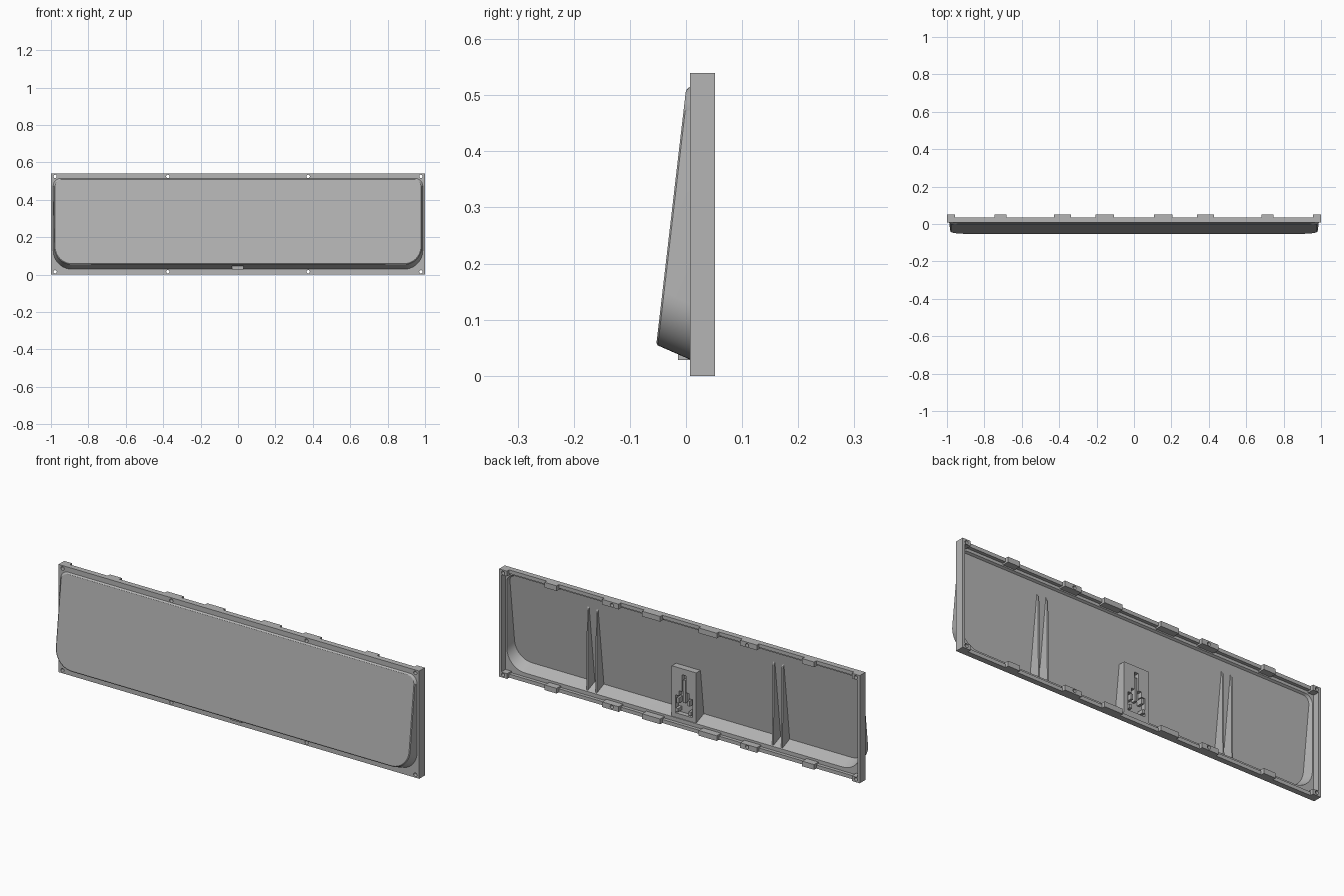
import bpy, bmesh, math

if "Cube" in bpy.data.objects:
    bpy.data.objects.remove(bpy.data.objects["Cube"])

HEIGHT = 0.54
FRONT, RIM, BACK = 0.007, 0.035, 0.052

grey = bpy.data.materials.new("plain grey")
grey.use_nodes = True
grey.diffuse_color = (0.46, 0.46, 0.46, 1)
grey.node_tree.nodes["Principled BSDF"].inputs["Base Color"].default_value = (0.46, 0.46, 0.46, 1)


def finish(bm, name):
    bmesh.ops.remove_doubles(bm, verts=bm.verts, dist=0.0002)
    bmesh.ops.recalc_face_normals(bm, faces=bm.faces)
    mesh = bpy.data.meshes.new(name)
    bm.to_mesh(mesh)
    bm.free()
    mesh.materials.append(grey)
    ob = bpy.data.objects.new(name, mesh)
    bpy.context.collection.objects.link(ob)
    return ob


def add_box(bm, x0, x1, y0, y1, z0, z1):
    verts = bmesh.ops.create_cube(bm, size=1)["verts"]
    for v in verts:
        v.co.x = x1 if v.co.x > 0 else x0
        v.co.y = y1 if v.co.y > 0 else y0
        v.co.z = z1 if v.co.z > 0 else z0


def add_prism(bm, profile, x0, x1):
    """Extrude a (y, z) profile along x."""
    ends = [[bm.verts.new((x, y, z)) for y, z in profile] for x in (x0, x1)]
    n = len(profile)
    for ring in ends:
        bm.faces.new(ring)
    for i in range(n):
        j = (i + 1) % n
        bm.faces.new((ends[0][i], ends[0][j], ends[1][j], ends[1][i]))


def slope(z, shift=0.0):
    """Depth of the leaning front face at a height."""
    return -0.053 + 0.1165 * (z - 0.055) + shift


def outline(bm, x, z0, z1, low_r, top_r, depth, steps=12):
    """Rounded rectangle ring; depth is a function of height."""
    ring = []
    corners = ((1, z0 + low_r, low_r, -90), (1, z1 - top_r, top_r, 0),
               (-1, z1 - top_r, top_r, 90), (-1, z0 + low_r, low_r, 180))
    for side, cz, r, start in corners:
        for i in range(steps + 1):
            a = math.radians(start + 90 * i / steps)
            z = cz + r * math.sin(a)
            ring.append(bm.verts.new((side * (x - r) + r * math.cos(a), depth(z), z)))
    return ring


def cut(target, cutter):
    mod = target.modifiers.new("cut", "BOOLEAN")
    mod.operation = "DIFFERENCE"
    mod.solver = "EXACT"
    mod.object = cutter
    bpy.context.view_layer.objects.active = target
    bpy.ops.object.modifier_apply(modifier=mod.name)


# Hollow panel: inner skin, rim channel, flange and bulging outer skin in one loft
bm = bmesh.new()
rings = [
    outline(bm, 0.974, 0.063, 0.502, 0.09, 0.035, lambda z: slope(z, 0.008)),
    outline(bm, 0.981, 0.037, 0.508, 0.10, 0.04, lambda z: 0.018),
    outline(bm, 0.988, 0.018, HEIGHT - 0.018, 0, 0, lambda z: 0.018),
    outline(bm, 0.988, 0.018, HEIGHT - 0.018, 0, 0, lambda z: RIM),
    outline(bm, 1, 0, HEIGHT, 0, 0, lambda z: RIM),
    outline(bm, 1, 0, HEIGHT, 0, 0, lambda z: FRONT),
    outline(bm, 0.988, 0.029, 0.515, 0.10, 0.042, lambda z: FRONT),
    outline(bm, 0.982, 0.054, 0.512, 0.095, 0.04, lambda z: slope(z, 0.003)),
    outline(bm, 0.978, 0.058, 0.508, 0.092, 0.037, slope),
]
for a, b in zip(rings, rings[1:]):
    for i in range(len(a)):
        j = (i + 1) % len(a)
        bm.faces.new((a[i], a[j], b[j], b[i]))
bm.faces.new(rings[0])
bm.faces.new(rings[-1])
panel = finish(bm, "panel_shell")

# Spacer tabs along the top and bottom rails, with corner blocks
bm = bmesh.new()
for z0, z1 in ((0, 0.026), (HEIGHT - 0.026, HEIGHT)):
    for centre, half in ((0.157, 0.05), (0.383, 0.046), (0.714, 0.033), (0.978, 0.022)):
        for s in (-1, 1):
            add_box(bm, s * centre - half, s * centre + half, 0.017, BACK, z0, z1)
tabs = finish(bm, "spacer_tabs")

# Side rails standing to full depth
bm = bmesh.new()
for s in (-1, 1):
    add_box(bm, s * 0.994 - 0.006, s * 0.994 + 0.006, 0.03, BACK, 0.02, HEIGHT - 0.02)
finish(bm, "side_rails")

# Screw holes through flange and tabs
bm = bmesh.new()
for x in (-0.978, -0.375, 0.375, 0.978):
    for z in (0.015, HEIGHT - 0.015):
        verts = bmesh.ops.create_cone(bm, cap_ends=True, segments=16, radius1=0.009,
                                      radius2=0.009, depth=0.2)["verts"]
        for v in verts:
            v.co = (v.co.x + x, v.co.z, v.co.y + z)
holes = finish(bm, "hole_cutter")
holes.hide_render = True
cut(panel, holes)
cut(tabs, holes)
bpy.data.objects.remove(holes)

# Paired stiffening ribs behind the leaning face
bm = bmesh.new()
for x in (-0.54, -0.49, 0.49, 0.54):
    add_prism(bm, [(0.012, 0.04), (slope(0.06, 0.004), 0.061),
                   (slope(0.46, 0.004), 0.46), (0.008, 0.44)], x - 0.004, x + 0.004)
finish(bm, "stiffening_ribs")

# Latch housing: wedge block with a keyhole shaped pocket
bm = bmesh.new()
add_prism(bm, [(0.016, 0.038), (slope(0.06, 0.004), 0.061),
               (slope(0.29, 0.004), 0.29), (0.016, 0.29)], -0.068, 0.068)
housing = finish(bm, "latch_housing")
for half, z0, z1 in ((0.048, 0.06, 0.15), (0.028, 0.14, 0.175), (0.011, 0.165, 0.26)):
    bm = bmesh.new()
    add_box(bm, -half, half, -0.008, 0.06, z0, z1)
    pocket = finish(bm, "pocket_cutter")
    pocket.hide_render = True
    cut(housing, pocket)
    bpy.data.objects.remove(pocket)

# Finger notch under the bulge
bm = bmesh.new()
add_box(bm, -0.032, 0.03, -0.08, -0.012, 0.025, 0.047)
notch = finish(bm, "notch_cutter")
notch.hide_render = True
cut(panel, notch)
cut(housing, notch)
bpy.data.objects.remove(notch)
bm = bmesh.new()
add_box(bm, -0.032, 0.03, -0.014, 0.012, 0.028, 0.047)
finish(bm, "notch_back")

# Latch pieces inside the pocket
bm = bmesh.new()
for s in (-1, 1):
    add_box(bm, s * 0.036 - 0.007, s * 0.036 + 0.007, -0.01, 0.022, 0.07, 0.088)
    add_box(bm, s * 0.03 - 0.006, s * 0.03 + 0.006, -0.01, 0.022, 0.115, 0.142)
add_box(bm, -0.006, 0.006, -0.01, 0.014, 0.12, 0.235)
finish(bm, "latch_pieces")

# Smooth rounded corners, keep hard edges
bpy.ops.object.select_all(action="DESELECT")
panel.select_set(True)
bpy.context.view_layer.objects.active = panel
bpy.ops.object.shade_smooth_by_angle(angle=math.radians(25))
